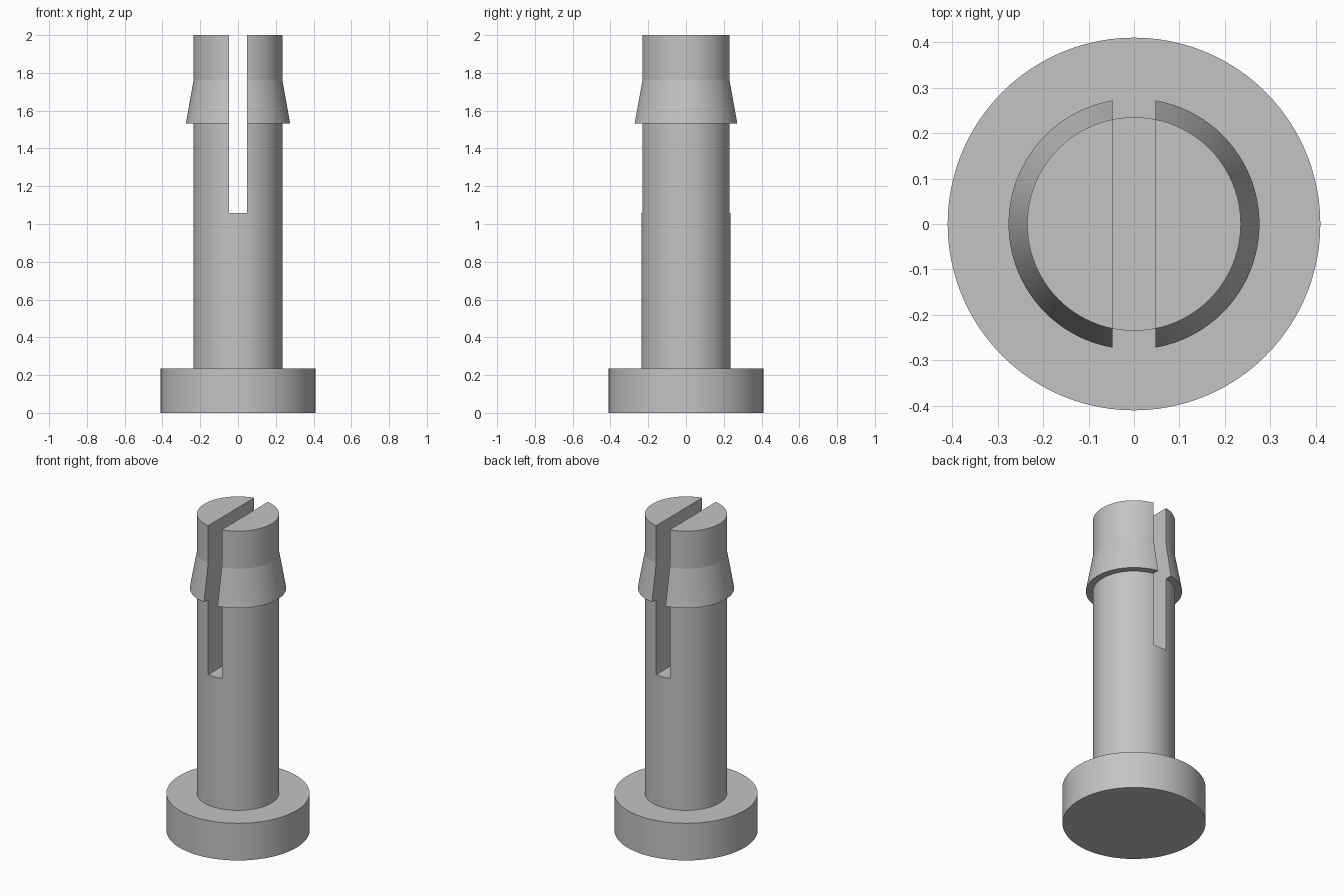
import bpy
import bmesh
import math

if "Cube" in bpy.data.objects:
    bpy.data.objects.remove(bpy.data.objects["Cube"], do_unlink=True)

SEGMENTS = 96
FLANGE_R, SHAFT_R, BARB_R = 0.41, 0.235, 0.276
FLANGE_Z, SLOT_Z, BARB_Z, TAPER_Z, TOP_Z = 0.235, 1.059, 1.532, 1.762, 2.0
SLOT_WIDTH = 0.095

grey = bpy.data.materials.new("plain grey")
grey.use_nodes = True
colour = (0.55, 0.55, 0.55, 1)
grey.diffuse_color = colour
grey.node_tree.nodes["Principled BSDF"].inputs["Base Color"].default_value = colour


def lathe(name, profile):
    """Turn a list of (radius, height) points round the z axis, closed by flat caps."""
    bm = bmesh.new()
    rings = []
    for r, z in profile:
        angles = [math.tau * i / SEGMENTS for i in range(SEGMENTS)]
        rings.append([bm.verts.new((r * math.cos(a), r * math.sin(a), z)) for a in angles])
    for low, high in zip(rings, rings[1:]):
        for i in range(SEGMENTS):
            j = (i + 1) % SEGMENTS
            bm.faces.new((low[i], low[j], high[j], high[i]))
    bm.faces.new(rings[0][::-1])
    bm.faces.new(rings[-1])
    mesh = bpy.data.meshes.new(name)
    bm.to_mesh(mesh)
    bm.free()
    mesh.materials.append(grey)
    obj = bpy.data.objects.new(name, mesh)
    bpy.context.collection.objects.link(obj)
    return obj


# Flange, shaft and tapered barb turned as one solid
pin = lathe("slotted_snap_pin", [
    (FLANGE_R, 0), (FLANGE_R, FLANGE_Z),
    (SHAFT_R, FLANGE_Z), (SHAFT_R, BARB_Z),
    (BARB_R, BARB_Z), (SHAFT_R, TAPER_Z), (SHAFT_R, TOP_Z),
])

# Slot cutter running front to back through the upper half
height = TOP_Z - SLOT_Z + 0.2
bpy.ops.mesh.primitive_cube_add(size=1, location=(0, 0, SLOT_Z + height / 2))
cutter = bpy.context.object
cutter.name = "slot_cutter"
cutter.scale = (SLOT_WIDTH, 1, height)
cutter.data.materials.append(grey)
cutter.hide_render = True

slot = pin.modifiers.new("slot", "BOOLEAN")
slot.operation = "DIFFERENCE"
slot.solver = "EXACT"
slot.object = cutter

# Cut the slot, then smooth the round walls only
bpy.ops.object.select_all(action="DESELECT")
pin.select_set(True)
bpy.context.view_layer.objects.active = pin
bpy.ops.object.modifier_apply(modifier=slot.name)
bpy.data.objects.remove(cutter, do_unlink=True)
bpy.ops.object.shade_smooth_by_angle(angle=math.radians(7))
